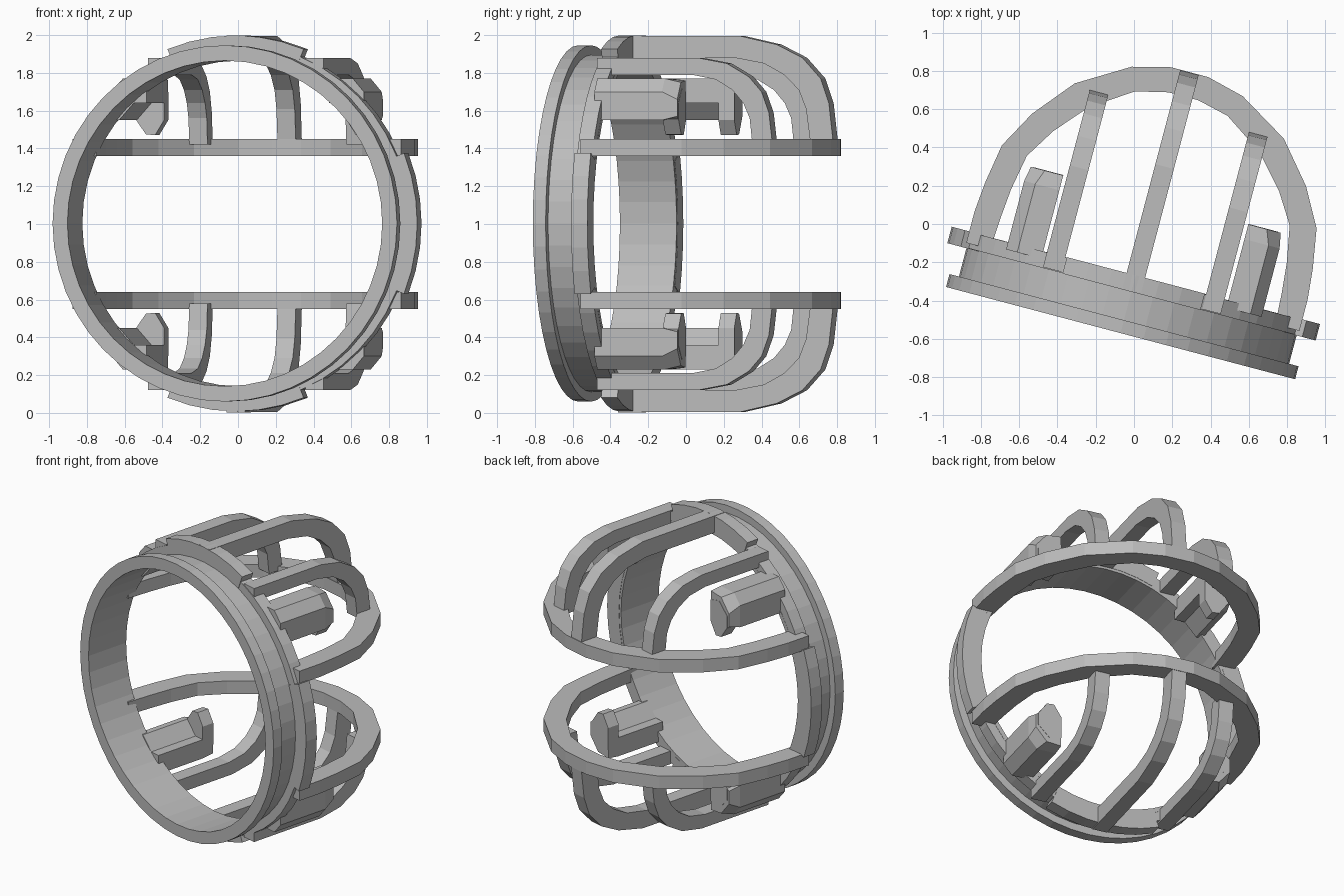
import bpy, bmesh, math
from mathutils import Matrix, Vector

if "Cube" in bpy.data.objects:
    bpy.data.objects.remove(bpy.data.objects["Cube"])

# Local frame: u across, v backwards along the axis, z up; whole cage is turned about z
PLACE = Matrix.Translation((-0.07, -0.57, 0)) @ Matrix.Rotation(math.radians(-14.8), 4, 'Z')
MID = 1.003

mat = bpy.data.materials.new("plain_grey")
mat.diffuse_color = (0.5, 0.5, 0.5, 1)
mat.use_nodes = True
mat.node_tree.nodes["Principled BSDF"].inputs["Base Color"].default_value = mat.diffuse_color


def finish(name, bm):
    bmesh.ops.recalc_face_normals(bm, faces=bm.faces)
    me = bpy.data.meshes.new(name)
    bm.to_mesh(me)
    bm.free()
    me.materials.append(mat)
    ob = bpy.data.objects.new(name, me)
    bpy.context.collection.objects.link(ob)
    ob.matrix_world = PLACE
    return ob


def loft(name, loops, closed=False):
    """Skin a row of equal-length cross-section loops."""
    bm = bmesh.new()
    rows = [[bm.verts.new(p) for p in loop] for loop in loops]
    n = len(rows[0])
    pairs = list(zip(rows, rows[1:])) + ([(rows[-1], rows[0])] if closed else [])
    for a, b in pairs:
        for i in range(n):
            j = (i + 1) % n
            bm.faces.new((a[i], a[j], b[j], b[i]))
    if not closed:
        bm.faces.new(rows[0])
        bm.faces.new(rows[-1])
    return finish(name, bm)


def sector(name, r0, r1, v0, v1, mid=0, half=180, n=48):
    """Ring or ring segment about the v axis; angles in degrees from +u."""
    full = half == 180
    loops = []
    for i in range(n if full else n + 1):
        a = math.radians(mid - half + 2 * half * i / n)
        c, s = math.cos(a), math.sin(a)
        loops.append([(r * c, v, MID + r * s)
                      for r, v in ((r0, v0), (r1, v0), (r1, v1), (r0, v1))])
    return loft(name, loops, closed=full)


def strip(name, outer, inner, place, w0, w1):
    """Bent bar: outer and inner edge paths, given width from w0 to w1."""
    loft(name, [[place(*o, w0), place(*o, w1), place(*i, w1), place(*i, w0)]
                for o, i in zip(outer, inner)])


# Front ring: lip, tube and rear collar
sector("front_lip", 0.862, 0.943, 0.0, 0.07)
sector("ring_tube", 0.862, 0.892, 0.06, 0.31)
sector("rear_collar", 0.87, 0.95, 0.225, 0.309)

# Raised collar segments: top, bottom and both sides
for name, ang in (("right", 0), ("top", 90), ("left", 180), ("bottom", 270)):
    sector(name + "_raised_segment", 0.88, 0.995, 0.223, 0.312, ang, 22, 6)

# Horizontal hoops
half_out = [(0.9, 0.25), (0.9, 0.42), (0.885, 0.58), (0.85, 0.79), (0.74, 0.99),
            (0.565, 1.2), (0.3, 1.36), (0.1, 1.41)]
half_in = [(0.77, 0.25), (0.76, 0.42), (0.745, 0.58), (0.71, 0.77), (0.61, 0.93),
           (0.46, 1.1), (0.25, 1.24), (0.08, 1.28)]


def both(path):
    return path + [(-u, v) for u, v in reversed(path)]


for side, s in (("upper", 1), ("lower", -1)):
    strip(side + "_hoop", both(half_out), both(half_in),
          lambda u, v, z: (u, v, 1 + s * z), 0.36, 0.45)

# Upright cage bars, bending from the collar to the hoops
centre_out = [(0.23, 0.997), (0.9, 0.995), (1.1, 0.95), (1.24, 0.88), (1.34, 0.77),
              (1.385, 0.64), (1.41, 0.42)]
centre_in = [(0.23, 0.88), (0.87, 0.88), (1.03, 0.85), (1.14, 0.79), (1.22, 0.71),
             (1.26, 0.61), (1.285, 0.42)]
side_out = [(0.23, 0.88), (0.78, 0.88), (0.94, 0.85), (1.06, 0.78), (1.13, 0.7),
            (1.17, 0.59), (1.19, 0.42)]
side_in = [(0.23, 0.79), (0.75, 0.79), (0.88, 0.765), (0.97, 0.71), (1.03, 0.64),
           (1.065, 0.56), (1.08, 0.42)]
for side, s in (("upper", 1), ("lower", -1)):
    for name, u, out, inn in (("left", -0.43, side_out, side_in),
                              ("centre", 0, centre_out, centre_in),
                              ("right", 0.43, side_out, side_in)):
        strip(f"{side}_{name}_bar", out, inn,
              lambda v, z, w: (u + w, v, 1 + s * z), -0.05, 0.05)

# Four hooked clips: diagonal arm with an inward lip at the end
arm = [(0.5, 0.64), (0.57, 0.64), (0.65, 0.55), (0.69, 0.55), (0.69, 0.7), (0.63, 0.77), (0.5, 0.77)]
tip = [(0.5, 0.64), (0.57, 0.64), (0.65, 0.55), (0.675, 0.57), (0.675, 0.66), (0.6, 0.75), (0.5, 0.76)]
lip = [(0.5, 0.7), (0.5, 0.55), (0.55, 0.47), (0.6, 0.475), (0.66, 0.56), (0.66, 0.64), (0.58, 0.72)]
for vert, sz in (("upper", 1), ("lower", -1)):
    for hor, sx in (("left", -1), ("right", 1)):
        def section(pts, v):
            return [(sx * u, v, 1 + sz * z) for u, z in pts]
        loft(f"{vert}_{hor}_clip_arm", [section(arm, 0.27), section(arm, 0.64), section(tip, 0.72)])
        loft(f"{vert}_{hor}_clip_lip", [section(lip, 0.635), section(lip, 0.722)])
